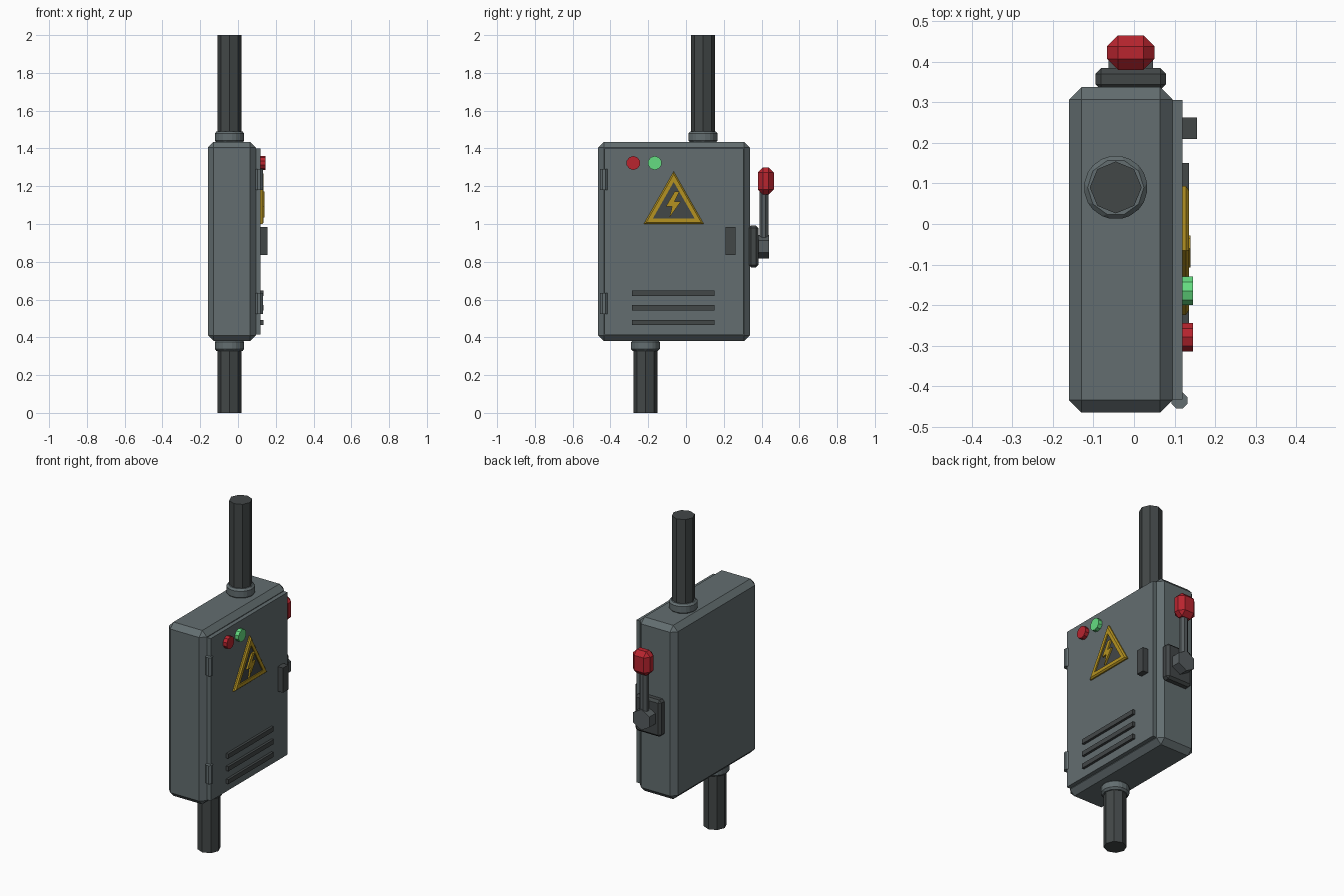
import bpy, bmesh, math
from mathutils import Matrix, Vector

if "Cube" in bpy.data.objects:
    bpy.data.objects.remove(bpy.data.objects["Cube"])


def material(name, rgb):
    m = bpy.data.materials.new(name)
    m.diffuse_color = (*rgb, 1)
    m.use_nodes = True
    m.node_tree.nodes["Principled BSDF"].inputs["Base Color"].default_value = m.diffuse_color
    return m


GREY = material("cabinet grey", (0.125, 0.155, 0.162))
DARK = material("dark grey", (0.055, 0.063, 0.064))
STEEL = material("lever steel", (0.095, 0.110, 0.115))
RED = material("red", (0.48, 0.018, 0.028))
GREEN = material("green", (0.13, 0.72, 0.22))
YELLOW = material("warning yellow", (0.46, 0.29, 0.015))


def finish(name, bm, mat, bevel=0.0):
    """Bevel sharp edges if asked and turn the bmesh into an object."""
    if bevel:
        bmesh.ops.bevel(bm, geom=bm.edges[:], offset=bevel, segments=1,
                        affect='EDGES', profile=0.5)
    bmesh.ops.recalc_face_normals(bm, faces=bm.faces[:])
    me = bpy.data.meshes.new(name)
    bm.to_mesh(me)
    bm.free()
    me.materials.append(mat)
    ob = bpy.data.objects.new(name, me)
    bpy.context.collection.objects.link(ob)
    return ob


def box(name, x, y, z, mat, bevel=0.0):
    """Box from (min, max) pairs along each axis."""
    bm = bmesh.new()
    bmesh.ops.create_cube(bm, size=1)
    for v in bm.verts:
        v.co = Vector((sum(r) / 2 + c * (r[1] - r[0])
                       for r, c in zip((x, y, z), v.co)))
    return finish(name, bm, mat, bevel)


def cylinder(name, start, end, radius, sides, mat, turn=0.0, bevel=0.0):
    """Prism running from start to end."""
    a, b = Vector(start), Vector(end)
    d = b - a
    rot = d.to_track_quat('Z', 'Y').to_matrix().to_4x4()
    bm = bmesh.new()
    bmesh.ops.create_cone(
        bm, cap_ends=True, segments=sides, radius1=radius, radius2=radius, depth=d.length,
        matrix=Matrix.Translation((a + b) / 2) @ rot @ Matrix.Rotation(turn, 4, 'Z'))
    return finish(name, bm, mat, bevel)


def plate(name, outline, x0, x1, mat):
    """Extrude a (y, z) outline along x."""
    bm = bmesh.new()
    f = bm.faces.new([bm.verts.new((x0, y, z)) for y, z in outline])
    new = bmesh.ops.extrude_face_region(bm, geom=[f])["geom"]
    bmesh.ops.translate(bm, vec=(x1 - x0, 0, 0),
                        verts=[v for v in new if isinstance(v, bmesh.types.BMVert)])
    return finish(name, bm, mat)


# Cabinet and door
box("cabinet", (-0.16, 0.095), (-0.465, 0.338), (0.38, 1.435), GREY, 0.031)
box("door", (0.09, 0.12), (-0.432, 0.305), (0.415, 1.40), GREY)

# Hinges
for i, z in enumerate((0.58, 1.235)):
    cylinder(f"hinge_{i + 1}", (0.112, -0.435, z - 0.056), (0.112, -0.435, z + 0.056),
             0.021, 8, GREY, math.pi / 8)

# Conduits with collars
PX = -0.045
for name, y, z0, z1, c0, c1 in (("upper", 0.09, 1.42, 2.0, 1.43, 1.49),
                                ("lower", -0.215, 0.0, 0.39, 0.328, 0.385)):
    cylinder(f"{name}_conduit", (PX, y, z0), (PX, y, z1), 0.064, 8, DARK)
    cylinder(f"{name}_collar", (PX, y, c0), (PX, y, c1), 0.081, 10, GREY,
             math.pi / 10, 0.011)

# Vent slats and latch
for i, z in enumerate((0.478, 0.556, 0.633)):
    box(f"vent_{i + 1}", (0.115, 0.135), (-0.285, 0.15), (z - 0.014, z + 0.014), DARK)
box("latch", (0.115, 0.155), (0.21, 0.262), (0.835, 0.985), DARK)

# Indicator lamps
for name, y, mat in (("red_lamp", -0.279, RED), ("green_lamp", -0.165, GREEN)):
    cylinder(name, (0.115, y, 1.323), (0.145, y, 1.323), 0.037, 10, mat)


# Warning sign: bevelled frame ring, dark field, bolt
def triangle(s):
    """Sign outline scaled about its incentre."""
    cy, cz = -0.065, 1.093
    return [(cy + (y - cy) * s, cz + (z - cz) * s)
            for y, z in ((-0.224, 1.0), (0.094, 1.0), (-0.065, 1.278))]


bm = bmesh.new()
rings = [[bm.verts.new((x, y, z)) for y, z in triangle(s)]
         for s, x in ((1, 0.118), (1, 0.128), (0.92, 0.136), (0.70, 0.136), (0.70, 0.118))]
for r, q in zip(rings, rings[1:] + rings[:1]):
    for i in range(3):
        j = (i + 1) % 3
        bm.faces.new((r[i], r[j], q[j], q[i]))
finish("sign_frame", bm, YELLOW)
plate("sign_field", triangle(0.71), 0.118, 0.129, DARK)
bolt = [(-0.060, 1.172), (-0.107, 1.092), (-0.074, 1.092), (-0.088, 1.034),
        (-0.028, 1.118), (-0.062, 1.118), (-0.034, 1.172)]
plate("sign_bolt", bolt, 0.128, 0.139, YELLOW)

# Side switch lever
LX = -0.008
box("lever_plate", (LX - 0.087, LX + 0.087), (0.33, 0.384), (0.77, 0.992), DARK, 0.014)
cylinder("lever_pivot", (LX, 0.375, 0.88), (LX, 0.44, 0.88), 0.063, 6, STEEL)
cylinder("lever_arm", (LX, 0.412, 0.88), (LX, 0.412, 1.18), 0.026, 8, STEEL, math.pi / 8)
box("lever_grip", (LX - 0.058, LX + 0.058), (0.38, 0.465), (1.155, 1.30), RED, 0.027)
